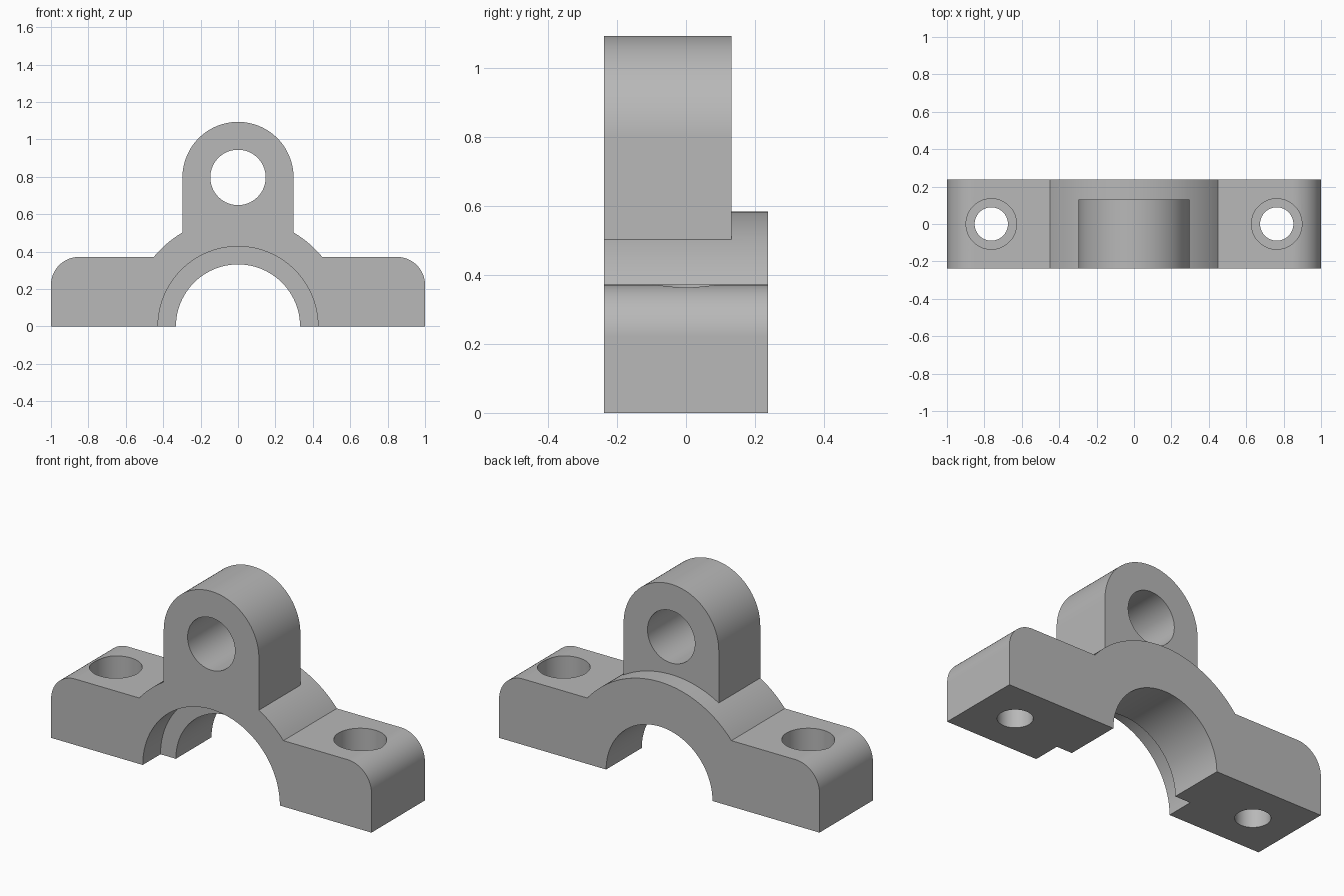
import bpy, bmesh, math
from mathutils import Matrix

old = bpy.data.objects.get("Cube")
if old:
    bpy.data.objects.remove(old, do_unlink=True)

# Main dimensions
FRONT, BACK = -0.238, 0.238
FOOT_TOP, FILLET = 0.372, 0.15
ARCH_R, BORE_R, RECESS_R, RECESS_DEPTH = 0.584, 0.332, 0.428, 0.158
LUG_R, LUG_Z, LUG_BACK, LUG_HOLE_R = 0.297, 0.797, 0.132, 0.148
BOLT_X, BOLT_R, SINK_R, SINK_Z = 0.763, 0.089, 0.135, 0.18

grey = bpy.data.materials.new("cast grey")
grey.use_nodes = True
colour = (0.48, 0.48, 0.48, 1)
grey.diffuse_color = colour
grey.node_tree.nodes["Principled BSDF"].inputs["Base Color"].default_value = colour


def add_object(name, bm):
    bmesh.ops.recalc_face_normals(bm, faces=bm.faces)
    mesh = bpy.data.meshes.new(name)
    bm.to_mesh(mesh)
    bm.free()
    mesh.materials.append(grey)
    obj = bpy.data.objects.new(name, mesh)
    bpy.context.collection.objects.link(obj)
    return obj


def arc(cx, cz, r, start, end, steps):
    angles = [math.radians(start + (end - start) * i / steps) for i in range(steps + 1)]
    return [(cx + r * math.cos(a), cz + r * math.sin(a)) for a in angles]


def extrude_profile(name, points, y0, y1):
    bm = bmesh.new()
    face = bm.faces.new([bm.verts.new((x, y0, z)) for x, z in points])
    moved = bmesh.ops.extrude_face_region(bm, geom=[face])["geom"]
    verts = [v for v in moved if isinstance(v, bmesh.types.BMVert)]
    bmesh.ops.translate(bm, verts=verts, vec=(0, y1 - y0, 0))
    return add_object(name, bm)


def cylinder(name, r, centre, length, along_y):
    bm = bmesh.new()
    turn = Matrix.Rotation(math.pi / 2, 4, "X") if along_y else Matrix()
    bmesh.ops.create_cone(bm, cap_ends=True, segments=96, radius1=r, radius2=r,
                          depth=length, matrix=Matrix.Translation(centre) @ turn)
    return add_object(name, bm)


def combine(target, other, operation):
    mod = target.modifiers.new(operation.lower(), "BOOLEAN")
    mod.operation, mod.solver, mod.object = operation, "EXACT", other
    bpy.context.view_layer.update()
    result = bpy.data.meshes.new_from_object(
        target.evaluated_get(bpy.context.evaluated_depsgraph_get()))
    target.modifiers.clear()
    target.data = result
    bpy.data.objects.remove(other, do_unlink=True)


# Feet with rounded ends, joined by the arch
meet = math.degrees(math.asin(FOOT_TOP / ARCH_R))
outline = ([(-1, 0), (1, 0)]
           + arc(1 - FILLET, FOOT_TOP - FILLET, FILLET, 0, 90, 16)
           + arc(0, 0, ARCH_R, meet, 180 - meet, 48)
           + arc(FILLET - 1, FOOT_TOP - FILLET, FILLET, 90, 180, 16))
bracket = extrude_profile("bearing_cap_bracket", outline, FRONT, BACK)

# Upright lug, flush with the front
lug_outline = [(-LUG_R, 0.46), (LUG_R, 0.46)] + arc(0, LUG_Z, LUG_R, 0, 180, 64)
combine(bracket, extrude_profile("lug", lug_outline, FRONT, LUG_BACK), "UNION")

# Shaft bore, front recess and lug hole
combine(bracket, cylinder("bore", BORE_R, (0, 0, 0), 1, True), "DIFFERENCE")
combine(bracket, cylinder("recess", RECESS_R, (0, FRONT, 0), 2 * RECESS_DEPTH, True), "DIFFERENCE")
combine(bracket, cylinder("lug_hole", LUG_HOLE_R, (0, 0, LUG_Z), 1, True), "DIFFERENCE")

# Counterbored bolt holes
for side in (-1, 1):
    x = side * BOLT_X
    combine(bracket, cylinder("bolt_hole", BOLT_R, (x, 0, 0), 2, False), "DIFFERENCE")
    combine(bracket, cylinder("bolt_sink", SINK_R, (x, 0, SINK_Z + 0.5), 1, False), "DIFFERENCE")

# Smooth curved walls, crisp edges
bpy.ops.object.select_all(action="DESELECT")
bracket.select_set(True)
bpy.context.view_layer.objects.active = bracket
bpy.ops.object.shade_smooth_by_angle(angle=math.radians(25))
weighted = bracket.modifiers.new("flat_face_normals", "WEIGHTED_NORMAL")
weighted.keep_sharp = True
